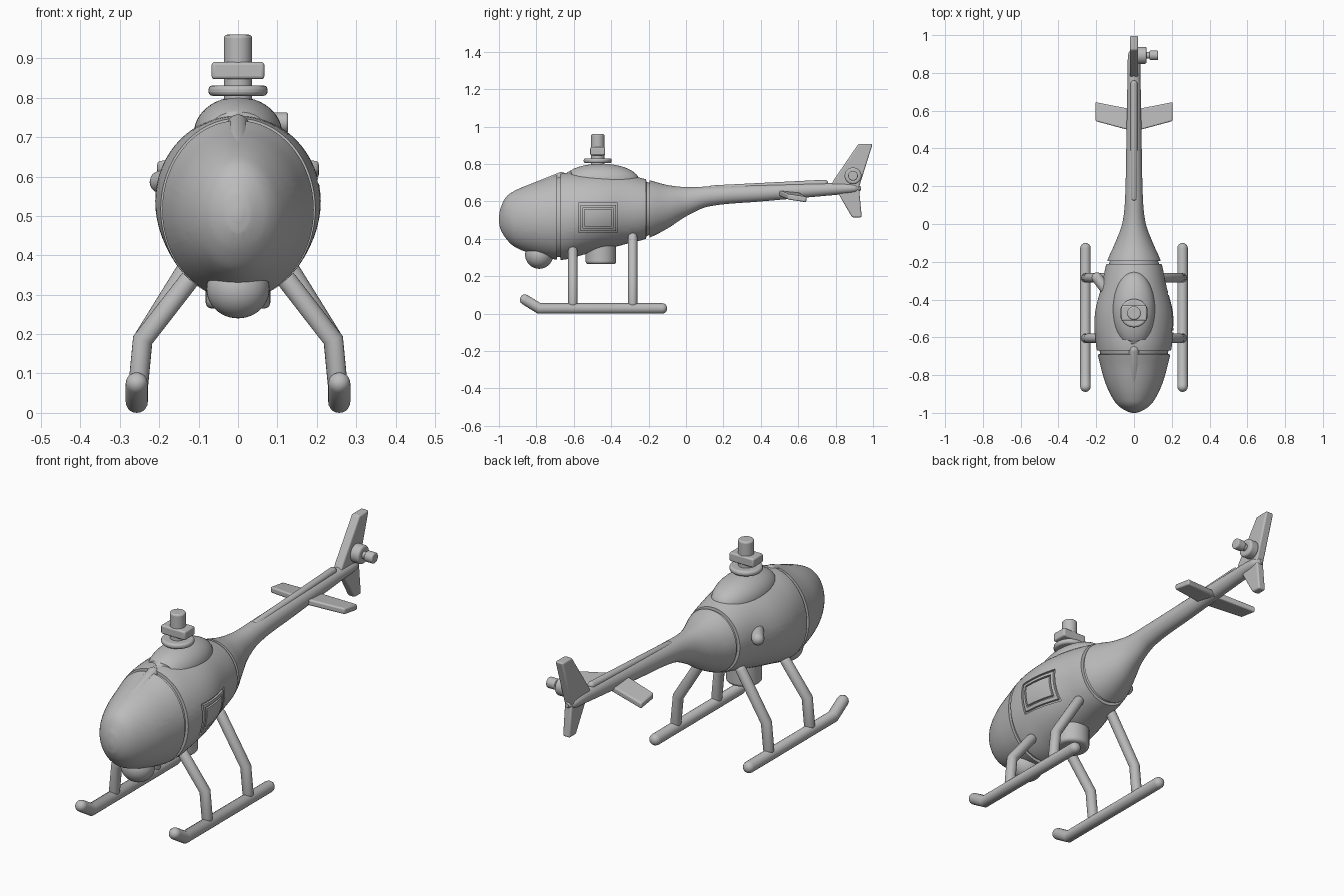
import bpy, bmesh, math
from mathutils import Vector

if "Cube" in bpy.data.objects:
    bpy.data.objects.remove(bpy.data.objects["Cube"])

grey = bpy.data.materials.new("plain_grey")
grey.use_nodes = True
COLOUR = (0.5, 0.5, 0.5, 1)
grey.diffuse_color = COLOUR
grey.node_tree.nodes["Principled BSDF"].inputs["Base Color"].default_value = COLOUR


def finish(name, bm, bevel=0):
    bmesh.ops.recalc_face_normals(bm, faces=bm.faces[:])
    mesh = bpy.data.meshes.new(name)
    bm.to_mesh(mesh)
    bm.free()
    mesh.materials.append(grey)
    ob = bpy.data.objects.new(name, mesh)
    bpy.context.collection.objects.link(ob)
    if bevel:
        mod = ob.modifiers.new("soft_edges", "BEVEL")
        mod.width, mod.segments = bevel, 3
    bpy.ops.object.select_all(action="DESELECT")
    ob.select_set(True)
    bpy.context.view_layer.objects.active = ob
    bpy.ops.object.shade_smooth_by_angle(angle=math.radians(35))
    return ob


def loft(rings):
    """Closed skin through matching rings of points."""
    bm = bmesh.new()
    loops = [[bm.verts.new(p) for p in ring] for ring in rings]
    for a, b in zip(loops, loops[1:]):
        for i in range(len(a)):
            j = (i + 1) % len(a)
            bm.faces.new((a[i], a[j], b[j], b[i]))
    bm.faces.new(loops[0])
    bm.faces.new(loops[-1])
    return bm


def tube(name, points, radius, sides=20):
    """Round bar with mitred bends and domed ends."""
    pts = [Vector(p) for p in points]
    dirs = [(b - a).normalized() for a, b in zip(pts, pts[1:])]
    side = Vector((0, 0, 1)) if abs(dirs[0].z) < 0.9 else Vector((0, 1, 0))
    rings = []
    for i, p in enumerate(pts):
        d_in, d_out = dirs[max(i - 1, 0)], dirs[min(i, len(dirs) - 1)]
        d = (d_in + d_out).normalized()
        side = (side - d * side.dot(d)).normalized()
        up = side.cross(d)
        bend = (d_out - d_in).normalized()
        stretch = 1 / d.dot(d_in) - 1

        def ring(centre, r):
            spokes = [r * (math.cos(a) * side + math.sin(a) * up)
                      for a in (math.tau * k / sides for k in range(sides))]
            return [centre + o + bend * (o.dot(bend) * stretch) for o in spokes]
        dome = [(math.sin(a), 1 - math.cos(a)) for a in map(math.radians, (20, 45, 68, 90))]
        if i == 0:
            rings += [ring(p + d * radius * t, radius * s) for s, t in dome]
        elif i == len(pts) - 1:
            rings += [ring(p - d * radius * t, radius * s) for s, t in reversed(dome)]
        else:
            rings.append(ring(p, radius))
    return finish(name, loft(rings))


def ball(name, centre, size):
    bm = bmesh.new()
    bmesh.ops.create_uvsphere(bm, u_segments=40, v_segments=24, radius=1)
    for v in bm.verts:
        v.co = Vector(centre) + Vector(a * b for a, b in zip(v.co, size))
    return finish(name, bm)


def disc(name, centre, radius, depth, axis="Z", bevel=0.01):
    bm = bmesh.new()
    bmesh.ops.create_cone(bm, cap_ends=True, segments=36, radius1=radius, radius2=radius, depth=depth)
    for v in bm.verts:
        c = v.co if axis == "Z" else Vector((v.co.z, v.co.y, v.co.x))
        v.co = c + Vector(centre)
    return finish(name, bm, bevel)


def slab(name, lower, upper):
    """Solid between two matching outlines."""
    return finish(name, loft([lower, upper]), 0.008)


# Fuselage stations: y, top, bottom, half width
STATIONS = [(-1, .52, .49, .01), (-.993, .56, .455, .035), (-.965, .62, .405, .08), (-.92, .655, .36, .115),
            (-.84, .69, .325, .152), (-.75, .72, .3, .178), (-.66, .75, .288, .198), (-.55, .755, .315, .21),
            (-.45, .755, .34, .203), (-.33, .745, .37, .172), (-.2, .715, .405, .143), (-.1, .688, .455, .1),
            (0, .677, .52, .063), (.12, .68, .573, .048), (.4, .69, .6, .041), (.8, .70, .635, .034),
            (.9, .695, .645, .03), (.935, .68, .66, .01)]


def section(y):
    """Smoothly interpolated top, bottom and half width."""
    i = max(k for k in range(len(STATIONS) - 1) if STATIONS[k][0] <= y + 1e-6)
    s = [STATIONS[min(max(i + k, 0), len(STATIONS) - 1)] for k in (-1, 0, 1, 2)]
    h = s[2][0] - s[1][0]
    t = min((y - s[1][0]) / h, 1)
    out = []
    for c in (1, 2, 3):
        m0 = (s[2][c] - s[0][c]) / (s[2][0] - s[0][0]) * h
        m1 = (s[3][c] - s[1][c]) / (s[3][0] - s[1][0]) * h
        out.append((2*t**3 - 3*t*t + 1) * s[1][c] + (t**3 - 2*t*t + t) * m0
                   + (3*t*t - 2*t**3) * s[2][c] + (t**3 - t*t) * m1)
    return out


def body_ring(y, inset=0):
    top, bottom, w = section(y)
    z, h = (top + bottom) / 2, (top - bottom) / 2
    return [(math.cos(a) * (w - inset), y, z + math.sin(a) * (h - inset))
            for a in (math.tau * k / 64 for k in range(64))]


# Fuselage skin with two seam grooves
grooves = [(-.69, -.67), (-.213, -.195)]
spots = [(a[0] + (b[0] - a[0]) * k / 5, 0) for a, b in zip(STATIONS, STATIONS[1:]) for k in range(5)]
spots = [s for s in spots if not any(a <= s[0] <= b for a, b in grooves)] + [(STATIONS[-1][0], 0)]
for a, b in grooves:
    spots += [(a, 0), (a + .001, .014), (b - .001, .014), (b, 0)]
skin = loft([body_ring(*s) for s in sorted(spots)])

# Hatch on the left flank: score nested rectangles, then sink the bands between them
HATCH = (-.575, -.365, .433, .592)


def nested(margin):
    return HATCH[0] + margin, HATCH[1] - margin, HATCH[2] + margin, HATCH[3] - margin


def inside(face, margin):
    c = face.calc_center_median()
    y0, y1, z0, z1 = nested(margin)
    return c.x > 0 and y0 < c.y < y1 and z0 < c.z < z1


bands = [(0, .01), (.024, .032)]
for margin in (m for band in bands for m in band):
    for k, value in enumerate(nested(margin)):
        normal = (0, 1, 0) if k < 2 else (0, 0, 1)
        bmesh.ops.bisect_plane(skin, geom=skin.verts[:] + skin.edges[:] + skin.faces[:],
                               plane_co=Vector(normal) * value, plane_no=normal)
for outer, inner in bands:
    band = [f for f in skin.faces if inside(f, outer) and not inside(f, inner)]
    sunk = bmesh.ops.extrude_face_region(skin, geom=band)["geom"]
    bmesh.ops.translate(skin, vec=(-.01, 0, 0), verts=[v for v in sunk if isinstance(v, bmesh.types.BMVert)])
    bmesh.ops.delete(skin, geom=[f for f in band if f.is_valid], context="FACES")
finish("fuselage", skin)

# Engine cowl with a bent intake slot
cowl = ball("engine_cowl", (0, -.455, .71), (.112, .205, .092))
cutter = tube("intake_cutter", [(-.065, -.62, .742), (0, -.635, .772), (.065, -.62, .742)], .012)
slot = cowl.modifiers.new("intake_slot", "BOOLEAN")
slot.operation, slot.object, slot.solver = "DIFFERENCE", cutter, "EXACT"
cutter.hide_render = True
cutter.hide_set(True)
tube("nose_ridge", [(0, -.89, .63), (0, -.86, .652), (0, -.64, .74)], .028)

# Rotor mast
MAST_Y = -.472
disc("mast_collar", (0, MAST_Y, .818), .075, .026)
disc("mast_shaft", (0, MAST_Y, .87), .036, .18, bevel=.008)
hub = [(sx * .067, MAST_Y + sy * .04) for sx, sy in ((-1, -1), (1, -1), (1, 1), (-1, 1))]
slab("rotor_hub", [(x, y, .847) for x, y in hub], [(x, y, .891) for x, y in hub])

# Belly equipment and exhaust
ball("sensor_ball", (0, -.785, .315), (.08, .075, .075))
disc("belly_pod", (0, -.455, .335), .082, .14, bevel=.015)
tube("exhaust", [(-.12, -.39, .6), (-.165, -.325, .592), (-.213, -.262, .583)], .029)

# Tail surfaces
tube("boom_spine", [(0, .12, .667), (0, .76, .699)], .018)


def fin(name, outline, half):
    slab(name, [(-half, y, z) for y, z in outline], [(half, y, z) for y, z in outline])


fin("upper_fin", [(.77, .675), (.79, .715), (.922, .908), (.998, .908), (.92, .66)], .022)
fin("lower_fin", [(.81, .65), (.888, .515), (.94, .515), (.925, .67)], .02)
for side, word in ((1, "left"), (-1, "right")):
    plan = [(0, .49, .647), (.205, .545, .625), (.205, .645, .61), (0, .605, .635)]
    slab(f"{word}_stabiliser", [(side * x, y, z - .015) for x, y, z in plan],
         [(side * x, y, z + .015) for x, y, z in plan])

# Tail rotor stub
disc("tail_rotor_collar", (.042, .893, .737), .045, .05, "X")
disc("tail_rotor_shaft", (.075, .893, .737), .018, .08, "X", .003)
disc("tail_rotor_tip", (.105, .893, .737), .026, .045, "X", .006)

# Landing gear
for side, word in ((1, "left"), (-1, "right")):
    x = side * .257
    tube(f"{word}_skid", [(x, -.885, .09), (x, -.785, .028), (x, -.1, .028)], .028)
    for name, y, top in (("front", -.605, (.11, .355)), ("rear", -.285, (.09, .43))):
        tube(f"{word}_{name}_leg", [(x, y, .03), (side * .242, y, .185), (side * top[0], y, top[1])], .025)
